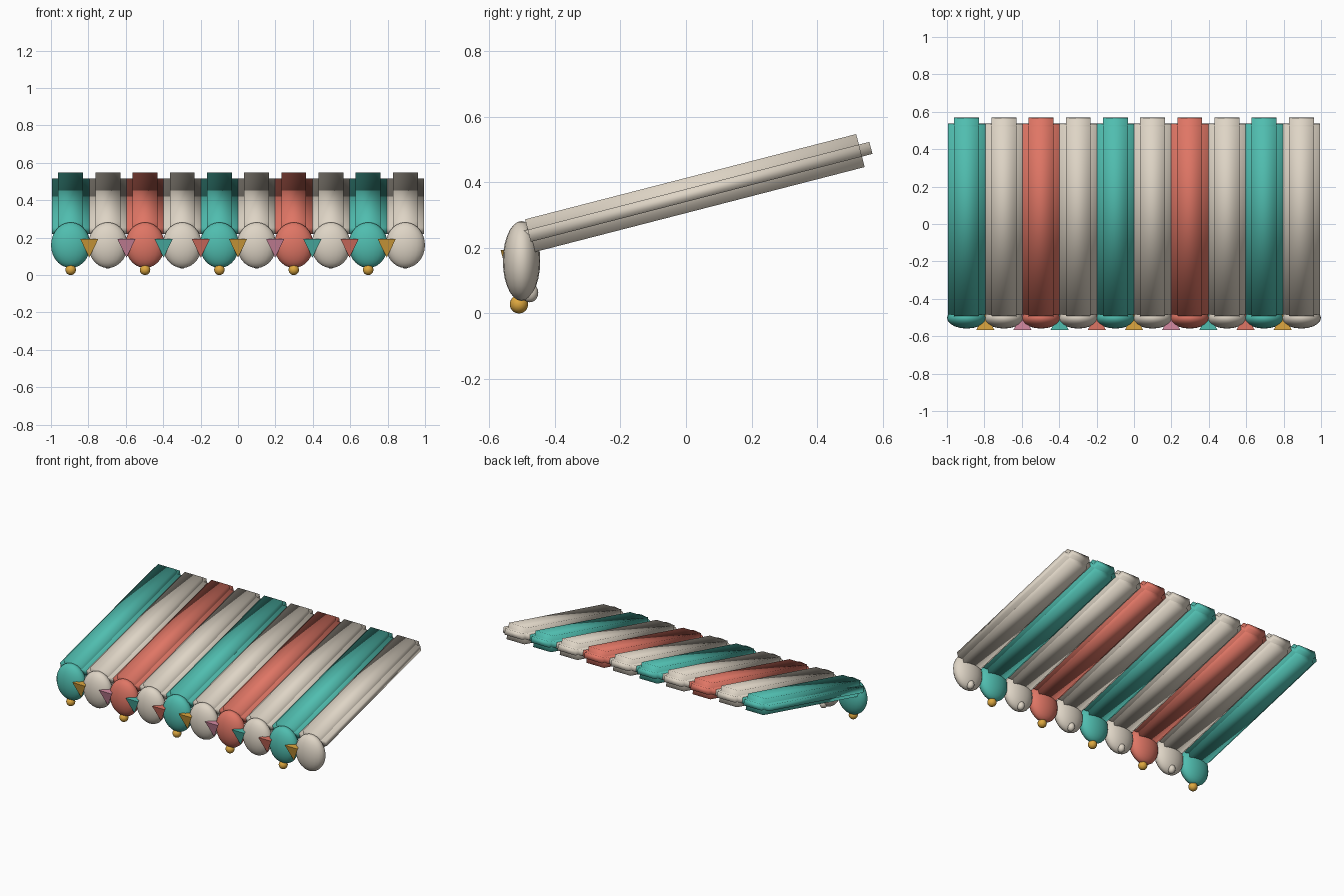
import bpy
import bmesh
from mathutils import Matrix, Vector

if "Cube" in bpy.data.objects:
    bpy.data.objects.remove(bpy.data.objects["Cube"])


def material(name, rgb):
    mat = bpy.data.materials.new(name)
    mat.use_nodes = True
    color = (*rgb, 1.0)
    mat.diffuse_color = color
    mat.node_tree.nodes["Principled BSDF"].inputs["Base Color"].default_value = color
    return mat


teal = material("teal", (0.08, 0.51, 0.43))
coral = material("coral", (0.74, 0.18, 0.13))
cream = material("cream", (0.73, 0.66, 0.56))
gold = material("gold", (0.73, 0.39, 0.05))
pink = material("pink", (0.67, 0.26, 0.37))


def finish(bm, name, mat, location, smooth=True, tilt=0.0):
    mesh = bpy.data.meshes.new(name)
    for face in bm.faces:
        face.smooth = smooth
    bm.to_mesh(mesh)
    bm.free()
    mesh.materials.append(mat)
    obj = bpy.data.objects.new(name, mesh)
    obj.location = location
    obj.rotation_euler.x = tilt
    bpy.context.collection.objects.link(obj)
    return obj


def ellipsoid(name, mat, location, radii):
    bm = bmesh.new()
    bmesh.ops.create_uvsphere(bm, u_segments=20, v_segments=14, radius=1,
                              matrix=Matrix.Diagonal((*radii, 1)))
    return finish(bm, name, mat, location)


def slat(name, mat, location, size, inset, tilt):
    # Three crossed boxes, each reaching full size along one axis
    bm = bmesh.new()
    for axis in range(3):
        dims = Vector(size) - Vector((inset,) * 3) * 2
        dims[axis] = size[axis]
        bmesh.ops.create_cube(bm, size=1, matrix=Matrix.Diagonal((*dims, 1)))
    return finish(bm, name, mat, location, tilt=tilt)


def pendant(name, mat, location, radius, height):
    # Three-sided cone, point down, flat side to the front
    bm = bmesh.new()
    bmesh.ops.create_cone(bm, cap_ends=True, segments=3, radius1=0,
                          radius2=radius, depth=height)
    bmesh.ops.remove_doubles(bm, verts=bm.verts, dist=0.0001)
    bmesh.ops.recalc_face_normals(bm, faces=bm.faces)
    top = max(bm.verts, key=lambda v: (round(v.co.z, 3), round(v.co.y, 3)))
    turn = Vector((0, 1)).angle_signed(top.co.xy.normalized())
    bmesh.ops.rotate(bm, verts=bm.verts, matrix=Matrix.Rotation(turn, 3, "Z"))
    return finish(bm, name, mat, location, smooth=False)


COUNT = 10
PITCH = 0.1988
START = -PITCH * (COUNT - 1) / 2
stripes = (teal, cream, coral, cream)
trims = (gold, pink, teal, coral)

for i in range(COUNT):
    x = START + i * PITCH
    mat = stripes[i % 4]
    # Sloping roof strip and its rounded valance scallop
    slat("awning_strip", mat, (x, 0.027, 0.367), (0.199, 1.11, 0.104), 0.033, 0.252)
    ellipsoid("scallop", mat, (x, -0.502, 0.16), (0.105, 0.057, 0.122))
    # Bead under coloured scallops, small knob behind pale ones
    if mat is cream:
        ellipsoid("rear_knob", cream, (x, -0.477, 0.063), (0.024, 0.026, 0.029))
    else:
        ellipsoid("bead", gold, (x, -0.51, 0.028), (0.028, 0.028, 0.028))
    # Pendant between neighbouring scallops
    if i < COUNT - 1:
        pendant("pendant", trims[i % 4], (x + PITCH / 2, -0.538, 0.143), 0.056, 0.1)
